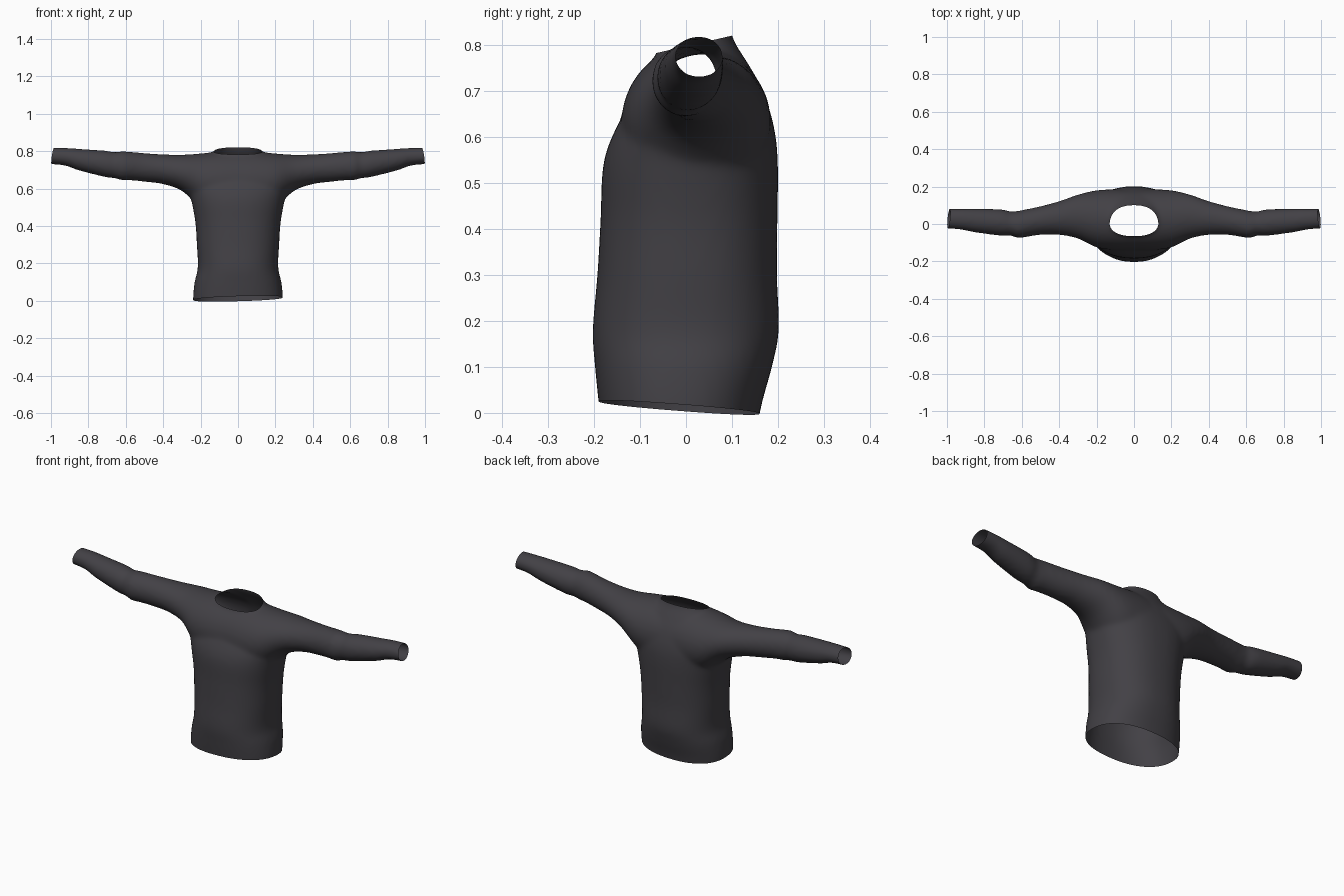
import bpy, bmesh, math
from mathutils import Vector

cube = bpy.data.objects.get("Cube")
if cube:
    bpy.data.objects.remove(cube, do_unlink=True)

SIDES = 48


def smooth_rows(rows, steps=6):
    """Catmull-Rom interpolation between section rows."""
    out = []
    for i in range(len(rows) - 1):
        p = [rows[max(0, min(len(rows) - 1, i + k))] for k in (-1, 0, 1, 2)]
        for s in range(steps):
            t = s / steps
            out.append([b + 0.5 * t * (c - a + t * (2*a - 5*b + 4*c - d + t * (3*(b - c) + d - a)))
                        for a, b, c, d in zip(*p)])
    return out + [list(rows[-1])]


def oval(power):
    for k in range(SIDES):
        a = 2 * math.pi * k / SIDES
        c, s = math.cos(a), math.sin(a)
        yield (math.copysign(abs(c) ** (2 / power), c), math.copysign(abs(s) ** (2 / power), s))


def loft(bm, rings):
    """Closed skin through the rings, capped at both ends."""
    loops = [[bm.verts.new(p) for p in ring] for ring in rings]
    for a, b in zip(loops, loops[1:]):
        for k in range(SIDES):
            j = (k + 1) % SIDES
            bm.faces.new((a[k], a[j], b[j], b[k]))
    bm.faces.new(loops[0])
    bm.faces.new(loops[-1])


# Torso sections: height, half width, front, back
torso = [(-0.06, 0.238, -0.182, 0.15), (0.02, 0.24, -0.19, 0.165), (0.1, 0.232, -0.198, 0.187),
         (0.18, 0.215, -0.203, 0.202), (0.3, 0.22, -0.193, 0.198), (0.42, 0.228, -0.186, 0.199),
         (0.54, 0.25, -0.18, 0.2), (0.62, 0.27, -0.152, 0.192), (0.7, 0.23, -0.103, 0.168),
         (0.76, 0.165, -0.07, 0.135), (0.82, 0.115, -0.06, 0.1), (0.88, 0.11, -0.06, 0.1)]

# Sleeve sections: distance from centre, front, back, bottom, top
sleeve = [(0.0, -0.14, 0.18, 0.46, 0.80), (0.1, -0.14, 0.185, 0.46, 0.798),
          (0.2, -0.125, 0.18, 0.5, 0.788), (0.3, -0.078, 0.157, 0.588, 0.781),
          (0.4, -0.058, 0.122, 0.624, 0.783), (0.5, -0.058, 0.095, 0.637, 0.79),
          (0.58, -0.07, 0.078, 0.645, 0.797), (0.62, -0.075, 0.07, 0.645, 0.8),
          (0.66, -0.062, 0.067, 0.656, 0.795), (0.71, -0.063, 0.078, 0.662, 0.803),
          (0.85, -0.045, 0.082, 0.697, 0.813), (0.93, -0.03, 0.081, 0.724, 0.818),
          (1.05, -0.02, 0.08, 0.733, 0.82)]

bm = bmesh.new()
loft(bm, [[(w * c, (f + b) / 2 + (b - f) / 2 * s, z) for c, s in oval(2.3)]
          for z, w, f, b in smooth_rows(torso)])
half = smooth_rows(sleeve)
both = [[-r[0]] + r[1:] for r in reversed(half[1:])] + half
loft(bm, [[(x, (f + b) / 2 + (b - f) / 2 * c, (lo + hi) / 2 + (hi - lo) / 2 * s)
           for c, s in oval(2.0)] for x, f, b, lo, hi in both])
bmesh.ops.recalc_face_normals(bm, faces=bm.faces)

# Fuse torso and sleeves into one cloth skin
mesh = bpy.data.meshes.new("shirt")
bm.to_mesh(mesh)
bm.free()
shirt = bpy.data.objects.new("shirt", mesh)
bpy.context.collection.objects.link(shirt)
fuse = shirt.modifiers.new("fuse", 'REMESH')
fuse.mode = 'VOXEL'
fuse.voxel_size = 0.011
soften = shirt.modifiers.new("soften", 'SMOOTH')
soften.factor = 0.5
soften.iterations = 8
fused = bpy.data.meshes.new_from_object(shirt.evaluated_get(bpy.context.evaluated_depsgraph_get()))
shirt.modifiers.clear()
shirt.data = fused
bpy.data.meshes.remove(mesh)

# Open the hem, cuffs and neck
openings = [
    ((0, -0.19, 0.025), (0.03, -0.077, -1), lambda p: p.z < 0.2),
    ((0.99, 0.03, 0.775), (1, 0.1, 0.15), lambda p: p.x > 0.8),
    ((-0.99, 0.03, 0.775), (-1, 0.1, 0.15), lambda p: p.x < -0.8),
    ((0, -0.06, 0.784), (0, -0.23, 1), lambda p: abs(p.x) < 0.2 and p.z > 0.7),
]
bm = bmesh.new()
bm.from_mesh(fused)
for point, normal, inside in openings:
    faces = [f for f in bm.faces if inside(f.calc_center_median())]
    edges = {e for f in faces for e in f.edges}
    verts = {v for f in faces for v in f.verts}
    bmesh.ops.bisect_plane(bm, geom=faces + list(edges) + list(verts), dist=1e-5,
                           plane_co=Vector(point), plane_no=Vector(normal).normalized(),
                           clear_outer=True)
for f in bm.faces:
    f.smooth = True
    f.material_index = 0
bm.to_mesh(fused)
bm.free()

# Charcoal cloth
cloth = bpy.data.materials.new("charcoal_cloth")
cloth.use_nodes = True
colour = (0.055, 0.052, 0.06, 1)
cloth.diffuse_color = colour
cloth.node_tree.nodes["Principled BSDF"].inputs["Base Color"].default_value = colour
fused.materials.clear()
fused.materials.append(cloth)
